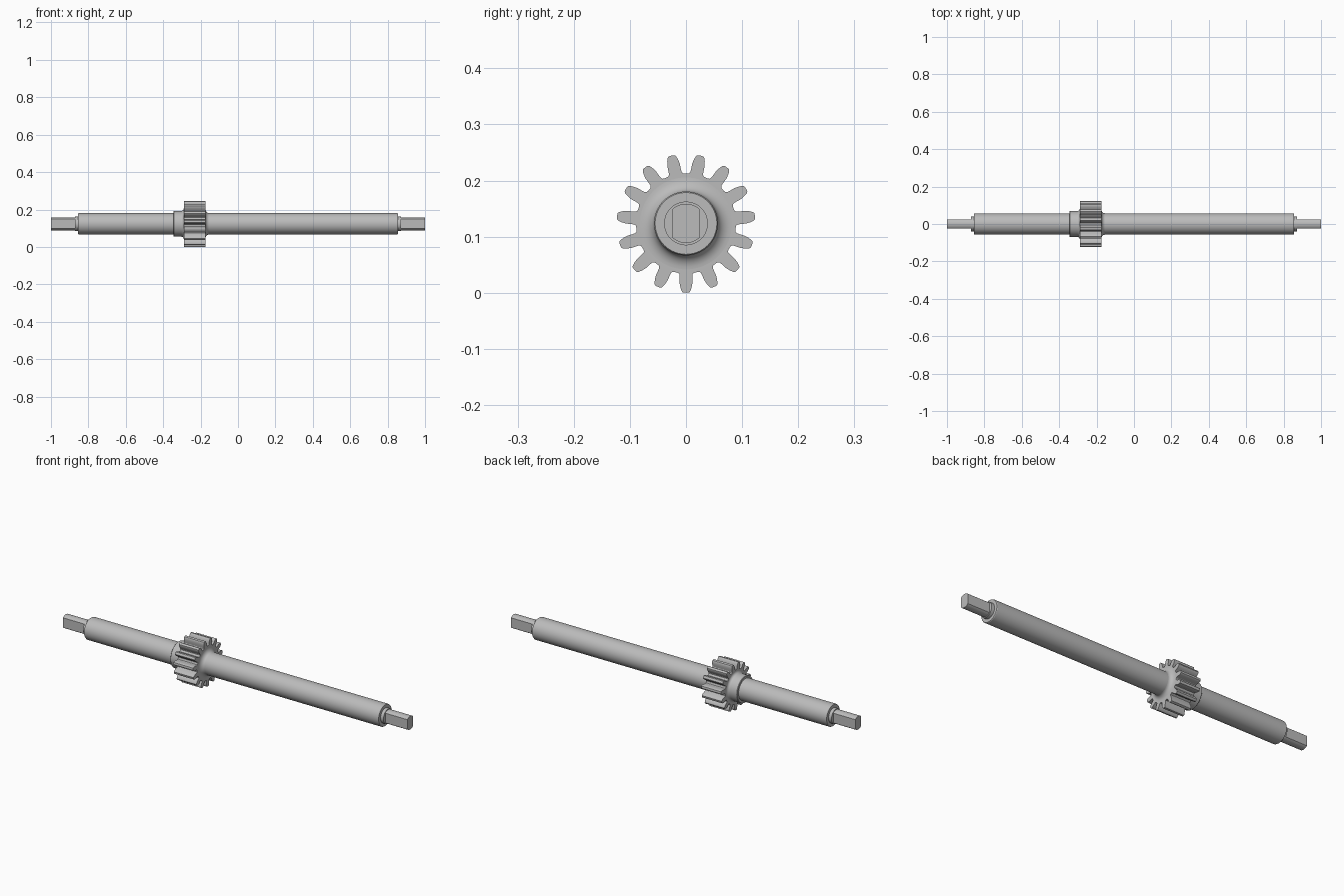
import bpy, bmesh, math

cube = bpy.data.objects.get("Cube")
if cube:
    bpy.data.objects.remove(cube, do_unlink=True)

AXIS_Z = 0.1235
TEETH = 15
GEAR_X = (-0.29, -0.175)

steel = bpy.data.materials.new("grey steel")
steel.use_nodes = True
steel.diffuse_color = (0.5, 0.5, 0.5, 1)
steel.node_tree.nodes["Principled BSDF"].inputs["Base Color"].default_value = (0.5, 0.5, 0.5, 1)


def finish(name, bm, angle=30):
    bmesh.ops.recalc_face_normals(bm, faces=bm.faces)
    mesh = bpy.data.meshes.new(name)
    bm.to_mesh(mesh)
    bm.free()
    obj = bpy.data.objects.new(name, mesh)
    obj.location.z = AXIS_Z
    mesh.materials.append(steel)
    bpy.context.collection.objects.link(obj)
    bpy.ops.object.select_all(action='DESELECT')
    obj.select_set(True)
    bpy.context.view_layer.objects.active = obj
    bpy.ops.object.shade_smooth_by_angle(angle=math.radians(angle))
    return obj


def lathe(name, profile, sides=64):
    """Revolve (x, radius) points about the x axis and cap both ends."""
    bm = bmesh.new()
    rings = []
    for x, r in profile:
        rings.append([bm.verts.new((x, r * math.cos(math.tau * i / sides),
                                    r * math.sin(math.tau * i / sides)))
                      for i in range(sides)])
    for a, b in zip(rings, rings[1:]):
        for i in range(sides):
            j = (i + 1) % sides
            bm.faces.new((a[i], a[j], b[j], b[i]))
    bm.faces.new(rings[0])
    bm.faces.new(rings[-1])
    return finish(name, bm)


def prism(name, outline, x0, x1):
    """Extrude a (y, z) outline along x."""
    bm = bmesh.new()
    face = bm.faces.new([bm.verts.new((x0, y, z)) for y, z in outline])
    out = bmesh.ops.extrude_face_region(bm, geom=[face])
    for v in out["geom"]:
        if isinstance(v, bmesh.types.BMVert):
            v.co.x = x1
    return finish(name, bm)


def fillet(x0, r0, x1, r1, steps=8):
    """Concave curve lying along the shaft at (x0, r0), rising to (x1, r1)."""
    angles = [math.pi / 2 * i / steps for i in range(steps + 1)]
    return [(x0 + (x1 - x0) * math.sin(a), r0 + (r1 - r0) * (1 - math.cos(a))) for a in angles]


# Main shaft with its two end shoulders
half = [(0.872, 0.039), (0.855, 0.039), (0.855, 0.055), (0.852, 0.057)]
lathe("shaft", [(-x, r) for x, r in half] + half[::-1])

# Hub collar on one side of the gear, fillet on the other
lathe("gear_hub", [(-0.345, 0.056), (-0.345, 0.067), (-0.343, 0.069)]
      + fillet(-0.303, 0.069, GEAR_X[0], 0.082)
      + fillet(-0.155, 0.057, GEAR_X[1], 0.082)[::-1])

# Gear with rounded tooth flanks: (radius, half angle in degrees)
flank = [(0.089, 10.5), (0.0895, 8.6), (0.092, 7.2), (0.098, 6.6), (0.107, 6.1),
         (0.115, 4.9), (0.121, 3.6), (0.123, 2.7), (0.1235, 1)]
tooth = [(r, -a) for r, a in flank] + flank[::-1]
outline = []
for k in range(TEETH):
    for r, a in tooth:
        t = math.radians(a - 90 + 360 * k / TEETH)
        outline.append((r * math.cos(t), r * math.sin(t)))
prism("gear", outline, *GEAR_X)

# Flat-sided drive tabs at both ends
TAB_R, TAB_HALF = 0.035, 0.024
corner = math.acos(TAB_HALF / TAB_R)
arc = [corner + (math.pi - 2 * corner) * i / 12 for i in range(13)]
tab = [(TAB_R * math.cos(t + s), TAB_R * math.sin(t + s)) for s in (0, math.pi) for t in arc]
for side, sign in (("left", 1), ("right", -1)):
    prism(side + "_drive_tab", tab, sign * 0.86, sign * 1.0)
